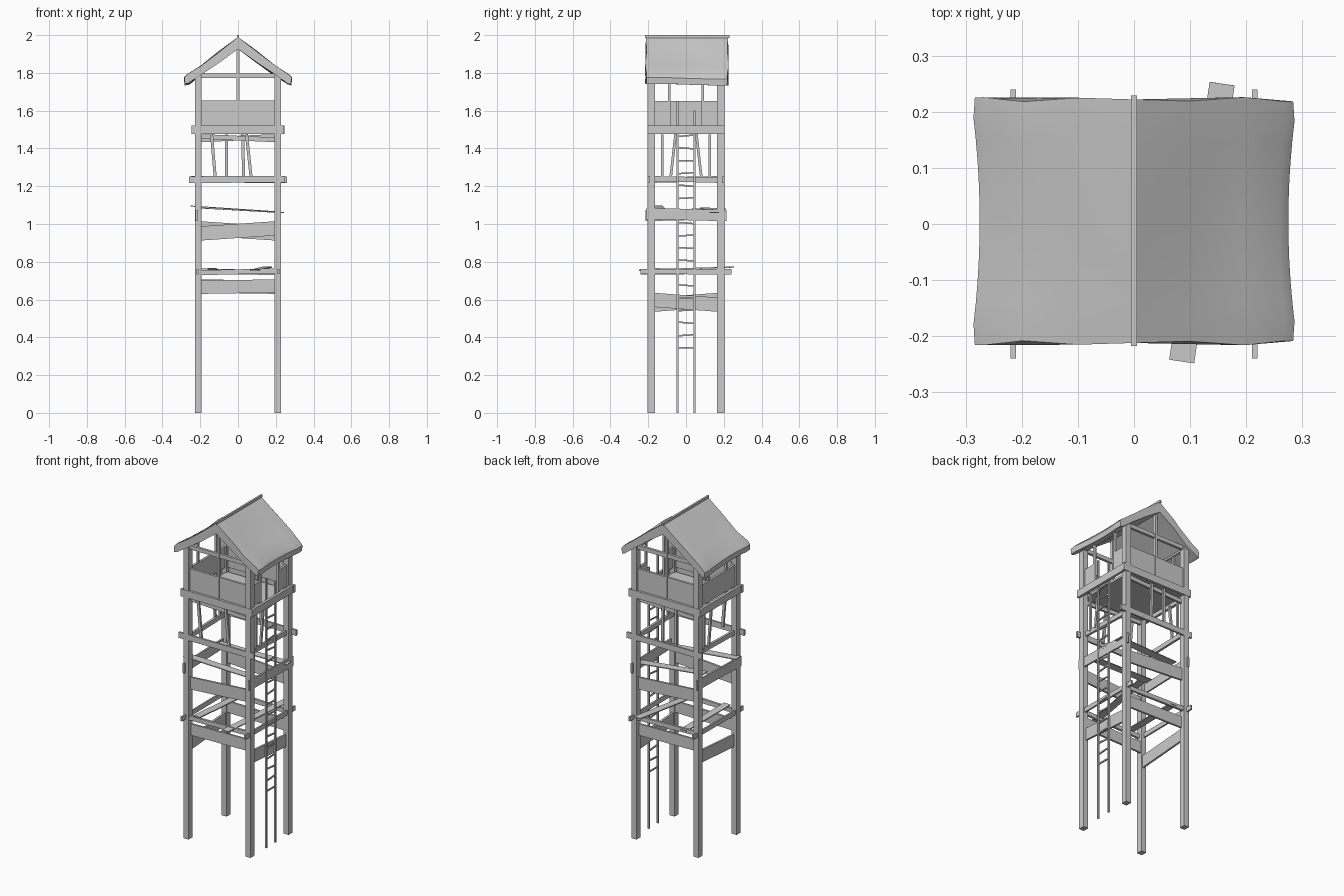
import bpy, bmesh, math
from mathutils import Vector, Matrix

if "Cube" in bpy.data.objects:
    bpy.data.objects.remove(bpy.data.objects["Cube"])

grey = bpy.data.materials.new("weathered_grey")
grey.use_nodes = True
grey.diffuse_color = (0.6, 0.6, 0.6, 1)
grey.node_tree.nodes["Principled BSDF"].inputs["Base Color"].default_value = (0.6, 0.6, 0.6, 1)


def finish(name, bm):
    bmesh.ops.recalc_face_normals(bm, faces=bm.faces)
    mesh = bpy.data.meshes.new(name)
    bm.to_mesh(mesh)
    bm.free()
    mesh.materials.append(grey)
    obj = bpy.data.objects.new(name, mesh)
    bpy.context.collection.objects.link(obj)
    return obj


def beam(name, start, end, width, height):
    """Board from start to end: width is sideways, height is upward."""
    a, b = Vector(start), Vector(end)
    along = (b - a).normalized()
    up = Vector((0, 0, 1)) if abs(along.z) < 0.8 else Vector((0, 1, 0))
    side = along.cross(up).normalized()
    up = side.cross(along)
    turn = Matrix((along, side, up)).transposed().to_4x4()
    bm = bmesh.new()
    bmesh.ops.create_cube(bm, size=1)
    bmesh.ops.scale(bm, vec=((b - a).length, width, height), verts=bm.verts)
    bmesh.ops.transform(bm, matrix=Matrix.Translation((a + b) / 2) @ turn, verts=bm.verts)
    return finish(name, bm)


def both(name, start, end, width, height):
    """A board and its copy turned half way round the tower."""
    for tag, s in (("a", 1), ("b", -1)):
        beam(name + "_" + tag, (s * start[0], s * start[1], start[2]),
             (s * end[0], s * end[1], end[2]), width, height)


X, Y = 0.21, 0.184

# Corner posts
for sx in (-1, 1):
    for sy in (-1, 1):
        beam("corner_post", (sx * X, sy * Y, 0), (sx * X, sy * Y, 1.8), 0.034, 0.038)

# Floor and the beams around it
beam("floor", (-0.2, 0, 1.485), (0.2, 0, 1.485), 0.36, 0.015)
both("floor_beam_front", (-0.245, -0.197, 1.5), (0.24, -0.197, 1.5), 0.016, 0.045)
both("floor_beam_side", (0.233, -0.2, 1.5), (0.233, 0.2, 1.5), 0.016, 0.045)
both("floor_joist", (-X, -0.175, 1.464), (X, -0.175, 1.445), 0.012, 0.025)

# Railing panels, with a doorway above the ladder
both("front_panel", (-0.2, -Y, 1.588), (0.2, -Y, 1.588), 0.014, 0.132)
beam("right_panel", (-X, -0.17, 1.586), (-X, 0.17, 1.586), 0.014, 0.128)
for sy in (-1, 1):
    beam("door_panel", (X, sy * 0.17, 1.586), (X, sy * 0.088, 1.586), 0.014, 0.128)
    for sx in (-1, 1):
        beam("side_stud", (sx * X, sy * 0.088, 1.5), (sx * X, sy * 0.088, 1.8), 0.012, 0.014)

# Gable frames and roof plates
for sy in (-1, 1):
    beam("gable_post", (0, sy * Y, 1.5), (0, sy * Y, 1.94), 0.016, 0.018)
    beam("gable_tie", (-X, sy * Y, 1.785), (X, sy * Y, 1.785), 0.016, 0.024)
    beam("roof_plate", (sy * X, -Y, 1.785), (sy * X, Y, 1.785), 0.02, 0.024)

# Bracing boards on the front and back
both("low_wide_board", (-0.2, -0.175, 0.665), (0.2, -0.175, 0.672), 0.012, 0.07)
both("low_rail", (-0.2, -0.19, 0.742), (0.2, -0.19, 0.752), 0.014, 0.026)
both("middle_wide_board", (-0.2, -0.18, 0.95), (0.2, -0.18, 0.977), 0.012, 0.075)
both("upper_rail", (-0.26, -0.197, 1.235), (0.25, -0.197, 1.237), 0.012, 0.035)

# Bracing boards on the sides
both("side_low_board", (0.205, -0.17, 0.598), (0.205, 0.17, 0.573), 0.012, 0.075)
both("side_low_rail", (0.215, -0.24, 0.749), (0.215, 0.24, 0.747), 0.01, 0.028)
both("side_middle_board", (0.22, -0.21, 1.055), (0.22, 0.215, 1.045), 0.01, 0.06)
both("side_upper_rail", (0.205, -0.17, 1.24), (0.205, 0.17, 1.232), 0.014, 0.028)

# Loose flat boards lying across the tower
beam("loose_board_left", (0.085, -0.245, 0.755), (0.157, 0.25, 0.772), 0.045, 0.006)
beam("loose_board_right", (-0.14, -0.2, 0.765), (-0.12, 0.2, 0.75), 0.045, 0.006)
beam("loose_board_front", (-0.25, -0.15, 1.095), (0.2, -0.12, 1.065), 0.05, 0.005)
beam("loose_board_back", (-0.2, 0.1, 1.085), (0.24, 0.15, 1.06), 0.05, 0.005)

# Thin struts under the floor
for x0, x1, y in ((-0.12, -0.14, -Y), (0.07, 0.045, -Y), (-0.062, -0.062, Y), (0.03, 0.025, Y)):
    beam("strut", (x0, y, 1.24), (x1, y, 1.475), 0.016, 0.012)
both("side_strut_straight", (X, -0.125, 1.24), (X, -0.125, 1.475), 0.012, 0.014)
both("side_strut_leaning", (X, -0.082, 1.24), (X, -0.055, 1.475), 0.012, 0.014)

# Ladder
for y, top in ((-0.045, 1.65), (0.045, 1.6)):
    beam("ladder_rail", (0.222, y, 0), (0.222, y, top), 0.01, 0.01)
for i in range(18):
    tilt = 0.004 * math.sin(i * 2.3)
    z = 0.345 + i * 0.066
    beam("ladder_rung", (0.222, -0.045, z - tilt), (0.222, 0.045, z + tilt), 0.007, 0.008)

# Thick soft roof lofted along the ridge
outer = [(0.1, 1.915), (0.2, 1.838), (0.272, 1.79), (0.288, 1.772), (0.285, 1.738)]
inner = [(0.268, 1.742), (0.195, 1.792), (0.1, 1.858)]
half = outer + inner
section = [(0, 1.99)] + half + [(0, 1.926)] + [(-x, z) for x, z in reversed(half)]
bm = bmesh.new()
rings = []
stations = 13
for j in range(stations):
    t = 2 * j / (stations - 1) - 1
    spread = 0.955 + 0.055 * t * t - (0.025 if abs(t) == 1 else 0)
    ring = []
    for x, z in section:
        dent = 0.004 * math.sin(x * 55 + t * 2) * (abs(x) > 0.01)
        y = 0.005 + 0.217 * t + 0.004 * t * math.sin(x * 40)
        ring.append(bm.verts.new((x * spread, y, z + dent)))
    rings.append(ring)
n = len(section)
for r0, r1 in zip(rings, rings[1:]):
    for k in range(n):
        bm.faces.new((r0[k], r0[(k + 1) % n], r1[(k + 1) % n], r1[k]))
bm.faces.new(rings[0])
bm.faces.new(rings[-1])
roof = finish("roof", bm)
bpy.ops.object.select_all(action="DESELECT")
roof.select_set(True)
bpy.context.view_layer.objects.active = roof
bpy.ops.object.shade_smooth_by_angle(angle=math.radians(40))

# Ridge pole
beam("ridge_pole", (0, -0.217, 1.992), (0, 0.229, 1.992), 0.011, 0.016)
